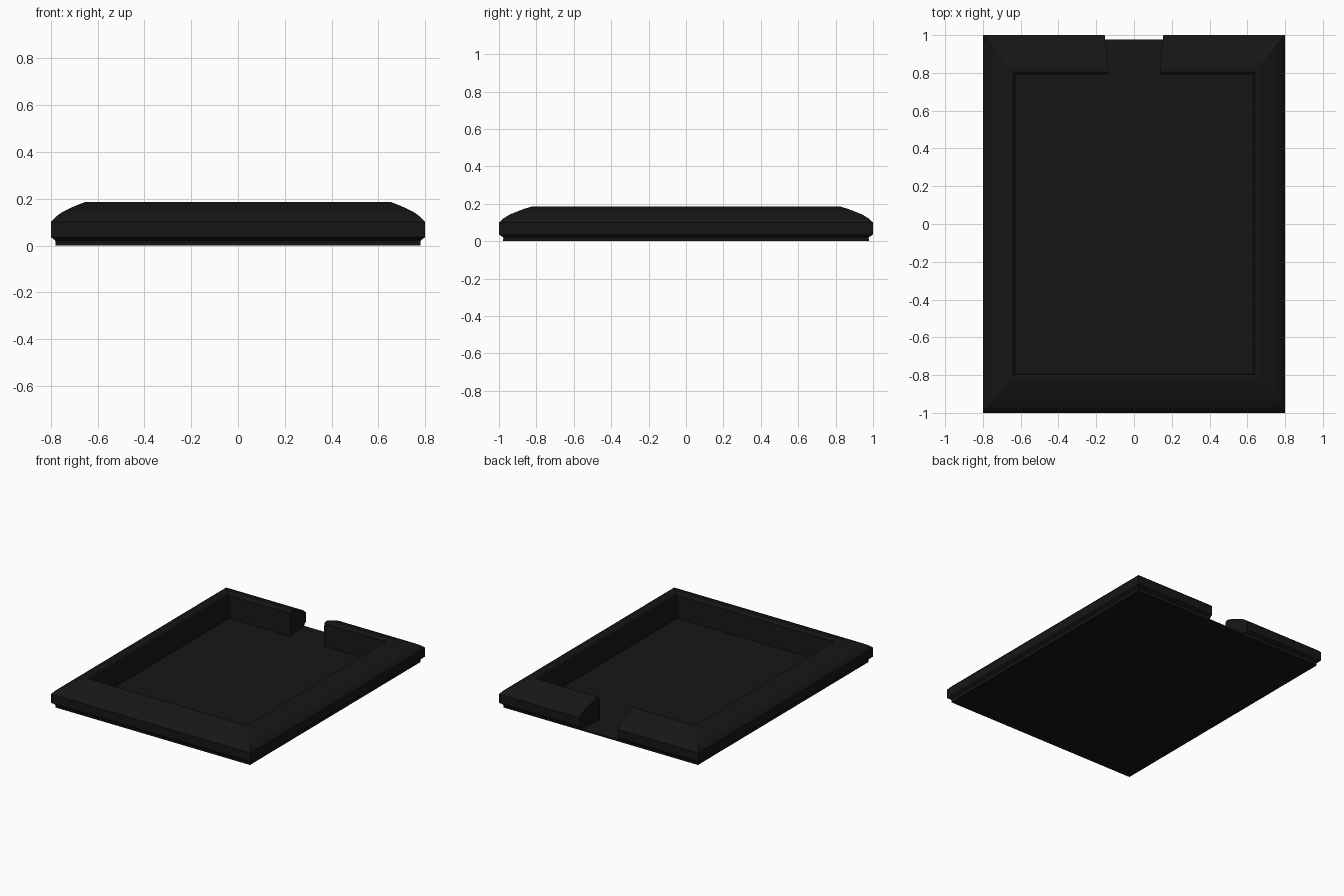
import bpy, bmesh

if "Cube" in bpy.data.objects:
    bpy.data.objects.remove(bpy.data.objects["Cube"])

HALF_X, HALF_Y, Y_STRETCH = 0.80, 1.00, 1.2

black = bpy.data.materials.new("matte_black")
black.diffuse_color = (0.008, 0.008, 0.008, 1)
black.use_nodes = True
black.node_tree.nodes["Principled BSDF"].inputs["Base Color"].default_value = black.diffuse_color


def make_object(name, bm):
    bmesh.ops.recalc_face_normals(bm, faces=bm.faces[:])
    mesh = bpy.data.meshes.new(name)
    bm.to_mesh(mesh)
    bm.free()
    obj = bpy.data.objects.new(name, mesh)
    bpy.context.collection.objects.link(obj)
    mesh.materials.append(black)
    return obj


# Rim cross-section: (distance inward from the outer edge, height)
profile = [(0.022, 0.004), (0.018, 0.022), (0.0, 0.036), (0.0, 0.10),
           (0.02, 0.122), (0.05, 0.144), (0.09, 0.163), (0.115, 0.174),
           (0.145, 0.185), (0.16, 0.185), (0.17, 0.177), (0.174, 0.004)]


def corner(sx, sy):
    return [(sx * (HALF_X - d), sy * (HALF_Y - Y_STRETCH * d), z) for d, z in profile]


def notch_end(sx):
    return [(sx * (0.155 - 0.12 * d), HALF_Y - Y_STRETCH * d, z) for d, z in profile]


# Mitred rim, swept round the rectangle and open at the back notch
bm = bmesh.new()
stations = [notch_end(1), corner(1, 1), corner(1, -1),
            corner(-1, -1), corner(-1, 1), notch_end(-1)]
rings = [[bm.verts.new(p) for p in s] for s in stations]
n = len(profile)
for a, b in zip(rings, rings[1:]):
    for i in range(n):
        j = (i + 1) % n
        bm.faces.new((a[i], a[j], b[j], b[i]))
bm.faces.new(rings[0])
bm.faces.new(rings[-1])
make_object("rim", bm)

# Thin floor plate, showing through the notch
bm = bmesh.new()
bmesh.ops.create_cube(bm, size=1)
bmesh.ops.scale(bm, vec=(1.56, 1.955, 0.012), verts=bm.verts[:])
bmesh.ops.translate(bm, vec=(0, 0, 0.006), verts=bm.verts[:])
make_object("floor_plate", bm)
